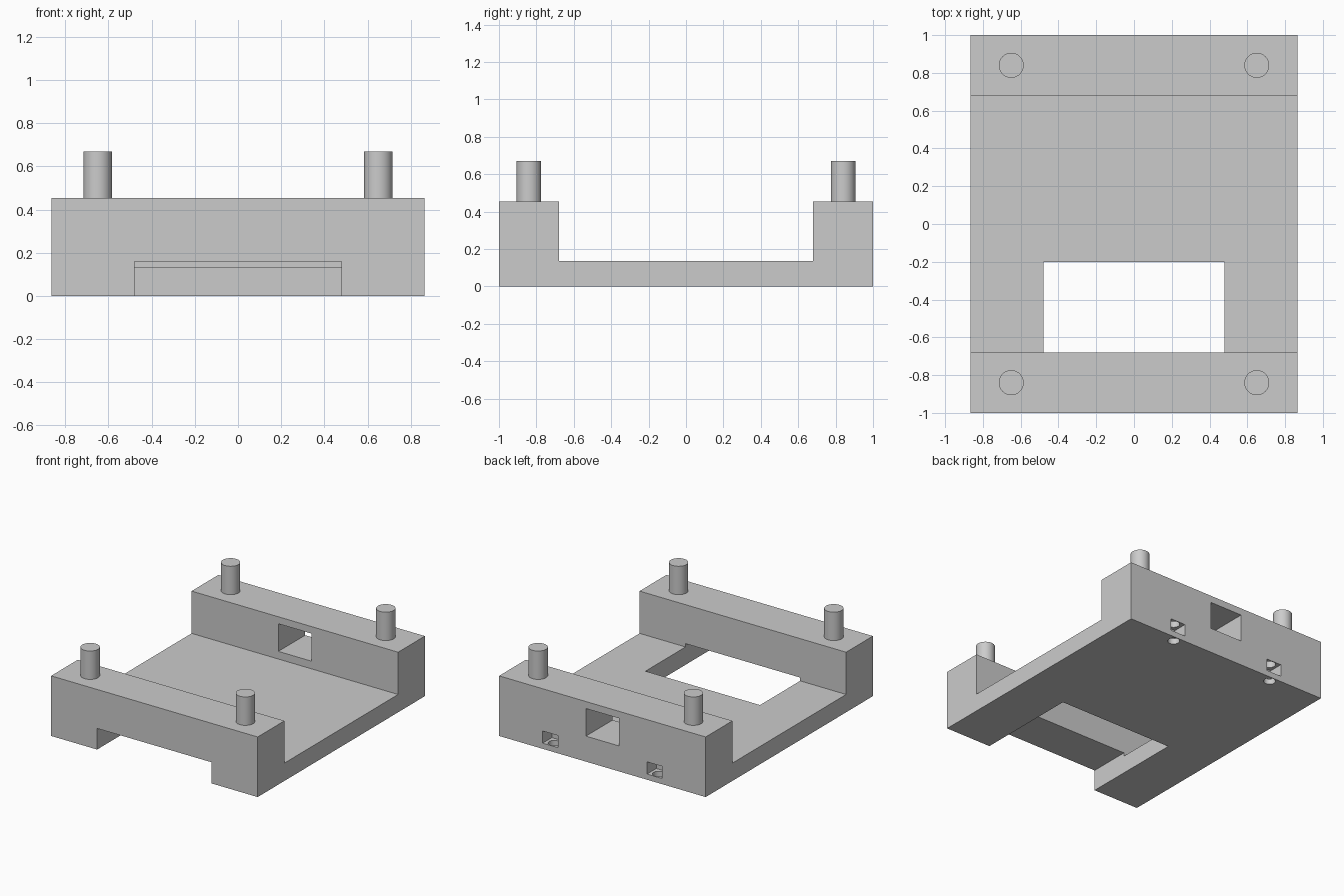
import bpy
import bmesh
from mathutils import Matrix, Vector

cube = bpy.data.objects.get("Cube")
if cube:
    bpy.data.objects.remove(cube, do_unlink=True)

grey = bpy.data.materials.new("light grey plastic")
grey.use_nodes = True
colour = (0.6, 0.6, 0.6, 1.0)
grey.diffuse_color = colour
grey.node_tree.nodes["Principled BSDF"].inputs["Base Color"].default_value = colour

HALF_X, HALF_Y = 0.865, 1.0
WALL_Y = 0.68
FLOOR_Z, WALL_Z, PIN_Z = 0.135, 0.455, 0.67


def finish(name, bm):
    bmesh.ops.recalc_face_normals(bm, faces=bm.faces)
    mesh = bpy.data.meshes.new(name)
    bm.to_mesh(mesh)
    bm.free()
    mesh.materials.append(grey)
    obj = bpy.data.objects.new(name, mesh)
    bpy.context.collection.objects.link(obj)
    return obj


def box(name, low, high):
    bm = bmesh.new()
    low, high = Vector(low), Vector(high)
    matrix = Matrix.Translation((low + high) / 2) @ Matrix.Diagonal((*(high - low), 1))
    bmesh.ops.create_cube(bm, size=1, matrix=matrix)
    return finish(name, bm)


def cylinder(name, x, y, radius, low, high, sides):
    bm = bmesh.new()
    bmesh.ops.create_cone(bm, cap_ends=True, segments=sides, radius1=radius, radius2=radius,
                          depth=high - low, matrix=Matrix.Translation((x, y, (low + high) / 2)))
    return finish(name, bm)


def select_only(obj):
    bpy.ops.object.select_all(action="DESELECT")
    obj.select_set(True)
    bpy.context.view_layer.objects.active = obj


def cut(target, cutter):
    cutter.hide_render = True
    mod = target.modifiers.new("cut", "BOOLEAN")
    mod.operation = "DIFFERENCE"
    mod.solver = "EXACT"
    mod.object = cutter
    select_only(target)
    bpy.ops.object.modifier_apply(modifier=mod.name)
    bpy.data.objects.remove(cutter, do_unlink=True)


# U-shaped tray: floor with a raised wall at the front and back
profile = [(-HALF_Y, 0), (HALF_Y, 0), (HALF_Y, WALL_Z), (WALL_Y, WALL_Z),
           (WALL_Y, FLOOR_Z), (-WALL_Y, FLOOR_Z), (-WALL_Y, WALL_Z), (-HALF_Y, WALL_Z)]
bm = bmesh.new()
face = bm.faces.new([bm.verts.new((-HALF_X, y, z)) for y, z in profile])
extruded = bmesh.ops.extrude_face_region(bm, geom=[face])["geom"]
bmesh.ops.translate(bm, vec=(2 * HALF_X, 0, 0),
                    verts=[v for v in extruded if isinstance(v, bmesh.types.BMVert)])
if face.is_valid and len(bm.faces) == len(profile) + 1:
    bm.faces.new([v for v in bm.verts if v.co.x < 0])
tray = finish("tray", bm)

# Front opening through the floor and under the front wall
cut(tray, box("front_opening", (-0.48, -1.1, -0.1), (0.48, -0.2, 0.16)))
# Cable window through the back wall
cut(tray, box("cable_window", (-0.138, 0.5, 0.193), (0.138, 1.1, 0.402)))
# Nut slots in the back with screw holes from below
for side in (-1, 1):
    x = side * 0.437
    cut(tray, box("nut_slot", (x - 0.063, 0.89, 0.043), (x + 0.063, 1.1, 0.135)))
    cut(tray, cylinder("screw_hole", x, 0.952, 0.042, -0.1, 0.2, 24))
select_only(tray)
bpy.ops.object.shade_smooth_by_angle()

# Locating pins on the four corners
for x, side in ((-0.65, "right"), (0.65, "left")):
    for y, end in ((-0.84, "front"), (0.84, "back")):
        pin = cylinder(f"{end}_{side}_pin", x, y, 0.066, WALL_Z - 0.02, PIN_Z, 48)
        select_only(pin)
        bpy.ops.object.shade_smooth_by_angle()
